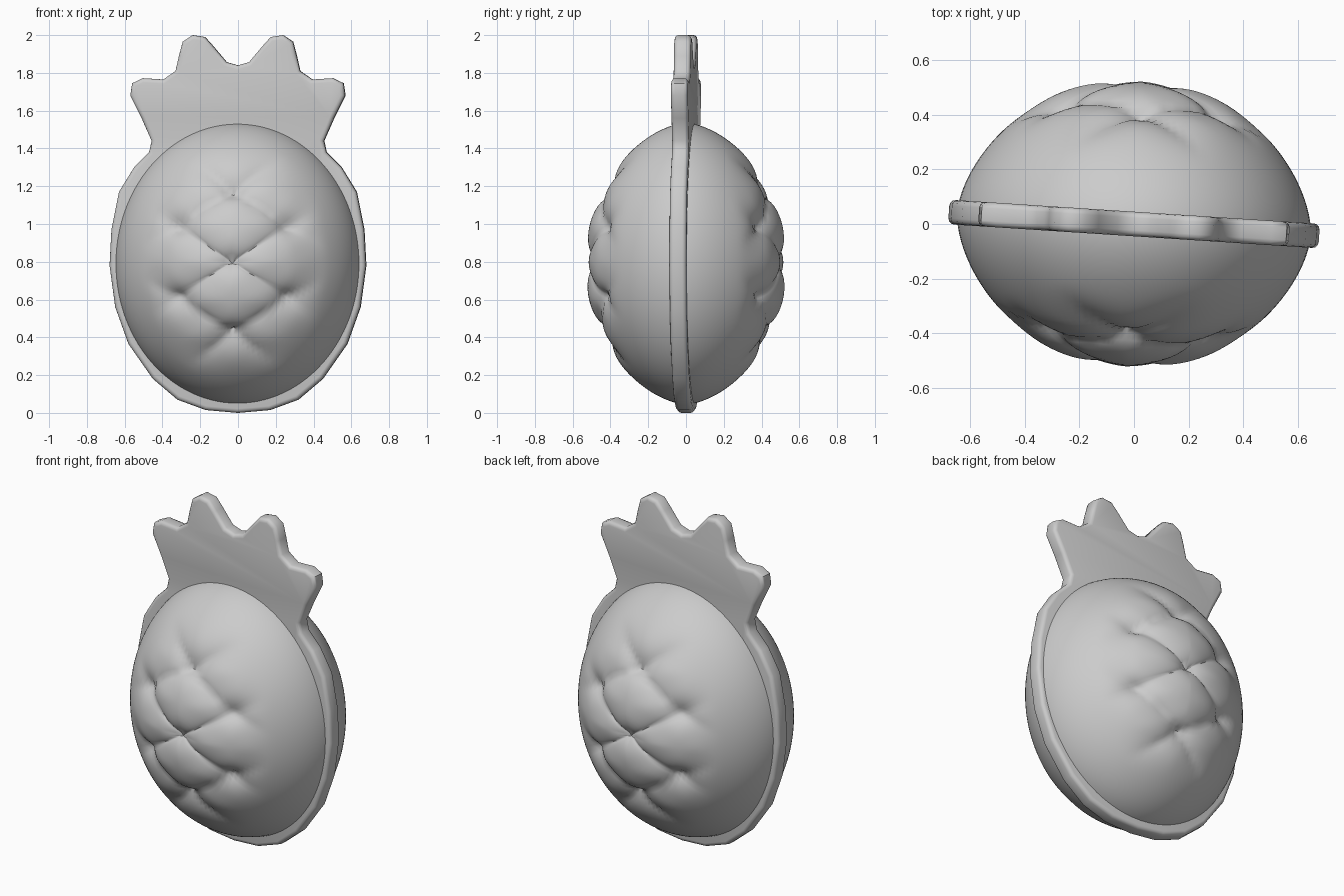
import bpy, bmesh, math
from mathutils import Matrix

if "Cube" in bpy.data.objects:
    bpy.data.objects.remove(bpy.data.objects["Cube"])

TWIST = -0.065          # whole model is turned slightly about z
CZ = 0.79               # body centre height


def finish(bm, name, angle):
    bmesh.ops.rotate(bm, verts=bm.verts, cent=(0, 0, 0),
                     matrix=Matrix.Rotation(TWIST, 3, 'Z'))
    bmesh.ops.recalc_face_normals(bm, faces=bm.faces)
    me = bpy.data.meshes.new(name)
    bm.to_mesh(me)
    bm.free()
    ob = bpy.data.objects.new(name, me)
    bpy.context.collection.objects.link(ob)
    bpy.ops.object.select_all(action='DESELECT')
    bpy.context.view_layer.objects.active = ob
    ob.select_set(True)
    bpy.ops.object.shade_smooth_by_angle(angle=math.radians(angle))
    return ob


def groove(x, z):
    # Depth of the diamond quilting, fading out towards the rim
    u = abs(math.sin(math.pi * (z - 0.8 - 0.64 * x) / 0.4))
    v = abs(math.sin(math.pi * (z - 0.8 + 0.64 * x) / 0.4))
    r = math.hypot(x / 0.5, (z - 0.8) / 0.66)
    mask = max(0.0, min(1.0, (1.0 - r) / 0.35))
    mask = mask * mask * (3 - 2 * mask)
    return mask * (0.035 * (1 - min(u, v) ** 0.6) + 0.035 * (1 - max(u, v)) ** 2)


# Quilted fruit body: sphere with its poles facing front and back
bm = bmesh.new()
bmesh.ops.create_uvsphere(bm, u_segments=112, v_segments=80, radius=1)
for v in bm.verts:
    sx, sy, sz = v.co.x, v.co.z, v.co.y
    x, z = 0.65 * sx, CZ + 0.745 * sz
    y = math.copysign(0.535 * abs(sy) ** 1.2, sy)
    k = 1 - groove(x, z) / 0.5
    v.co = (x * k, y * k, CZ + (z - CZ) * k)
finish(bm, "fruit_body", 60)

# Flat plate forming the seam rim and the leafy crown (right half outline)
half = [(0, 0), (.17, .015), (.32, .07), (.45, .18), (.58, .365), (.65, .56),
        (.68, .78), (.67, .97), (.63, 1.17), (.55, 1.3), (.47, 1.38),
        (.457, 1.44), (.51, 1.56), (.57, 1.68), (.56, 1.745), (.505, 1.772),
        (.395, 1.765), (.33, 1.81), (.312, 1.89), (.292, 1.965), (.24, 2.0),
        (.175, 1.99), (.13, 1.94), (.06, 1.857), (0, 1.84)]
outline = half + [(-x, z) for x, z in half[-2:0:-1]]
bm = bmesh.new()
front = bm.faces.new([bm.verts.new((x, -0.045, z)) for x, z in outline])
res = bmesh.ops.extrude_face_region(bm, geom=[front], use_keep_orig=True)
back_verts = [g for g in res["geom"] if isinstance(g, bmesh.types.BMVert)]
bmesh.ops.translate(bm, verts=back_verts, vec=(0, 0.09, 0))
bmesh.ops.recalc_face_normals(bm, faces=bm.faces)
caps = [e for e in bm.edges
        if abs(e.verts[0].co.y - e.verts[1].co.y) < 1e-4]
bmesh.ops.bevel(bm, geom=caps, offset=0.022, segments=3, profile=0.5,
                affect='EDGES')
finish(bm, "rim_and_crown", 50)
